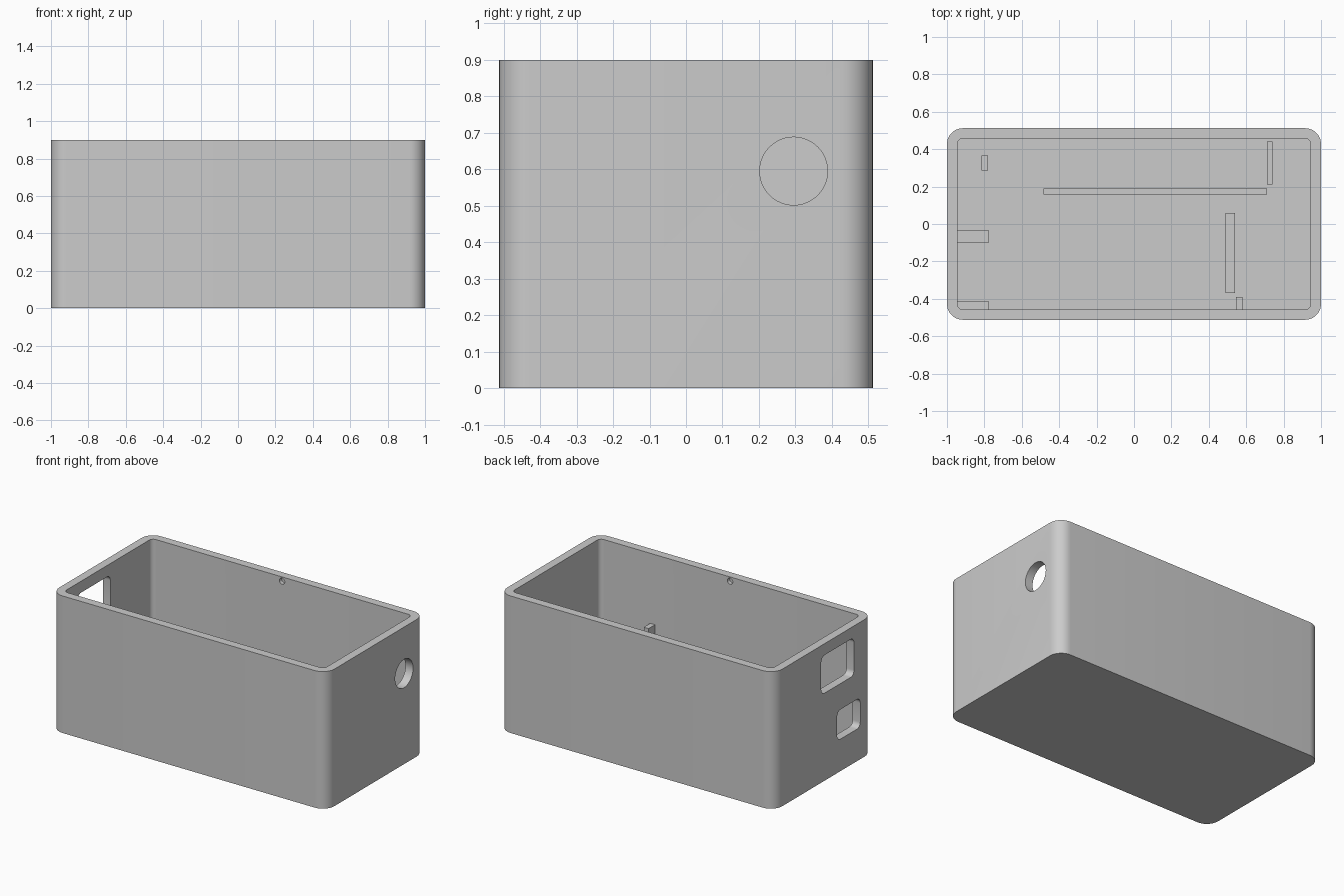
import bpy, bmesh, math
from mathutils import Matrix

if "Cube" in bpy.data.objects:
    bpy.data.objects.remove(bpy.data.objects["Cube"], do_unlink=True)

HX, HY, HEIGHT, WALL, FLOOR = 1.0, 0.512, 0.9, 0.055, 0.055
IX, IY = HX - WALL, HY - WALL

grey = bpy.data.materials.new("plain grey")
grey.use_nodes = True
grey.diffuse_color = (0.6, 0.6, 0.6, 1)
grey.node_tree.nodes["Principled BSDF"].inputs["Base Color"].default_value = (0.6, 0.6, 0.6, 1)


def to_object(name, bm):
    bmesh.ops.recalc_face_normals(bm, faces=bm.faces)
    mesh = bpy.data.meshes.new(name)
    bm.to_mesh(mesh)
    bm.free()
    mesh.materials.append(grey)
    obj = bpy.data.objects.new(name, mesh)
    bpy.context.collection.objects.link(obj)
    return obj


def block(name, low, high, axis=2, radius=0, segments=10):
    """Box between two corners, with its edges along one axis rounded."""
    bm = bmesh.new()
    bmesh.ops.create_cube(bm, size=1)
    for v in bm.verts:
        for i in range(3):
            v.co[i] = (low[i] + high[i]) / 2 + v.co[i] * (high[i] - low[i])
    if radius:
        edges = [e for e in bm.edges
                 if abs(e.verts[0].co[axis] - e.verts[1].co[axis]) > 1e-4]
        bmesh.ops.bevel(bm, geom=edges, offset=radius, segments=segments,
                        profile=0.5, affect='EDGES')
    return to_object(name, bm)


def rod(name, centre, radius, length, axis):
    """Cylinder lying along x or y."""
    bm = bmesh.new()
    turn = Matrix.Rotation(math.pi / 2, 4, 'Y' if axis == 'X' else 'X')
    bmesh.ops.create_cone(bm, cap_ends=True, segments=48, radius1=radius,
                          radius2=radius, depth=length,
                          matrix=Matrix.Translation(centre) @ turn)
    return to_object(name, bm)


def cut(target, cutter):
    mod = target.modifiers.new("cut", 'BOOLEAN')
    mod.operation = 'DIFFERENCE'
    mod.solver = 'EXACT'
    mod.object = cutter
    bpy.context.view_layer.objects.active = target
    bpy.ops.object.modifier_apply(modifier=mod.name)
    bpy.data.objects.remove(cutter, do_unlink=True)


# Open case with rounded upright corners
case = block("case", (-HX, -HY, 0), (HX, HY, HEIGHT), radius=0.085)
cut(case, block("cavity", (-IX, -IY, FLOOR), (IX, IY, HEIGHT + 0.1), radius=0.03))

# Two socket openings in the right-hand wall, one round opening opposite
for y0, y1, z0, z1 in ((-0.315, 0.025, 0.575, 0.825), (-0.38, -0.14, 0.21, 0.405)):
    cut(case, block("socket_opening", (-1.1, y0, z0), (-0.9, y1, z1),
                    axis=0, radius=0.035, segments=6))
cut(case, rod("cable_opening", (HX, 0.295, 0.595), 0.093, 0.2, 'X'))

# Shallow lid catches inside the long walls
for side in (-1, 1):
    cut(case, rod("lid_catch", (0, side * IY, 0.872), 0.02, 0.05, 'Y'))

# Upright ribs on the floor: x range, y range, top
ribs = {
    "long_rib": (-0.485, 0.71, 0.157, 0.19, 0.3),
    "back_rib": (0.71, 0.74, 0.21, 0.44, 0.3),
    "cross_rib": (0.49, 0.54, -0.37, 0.06, 0.3),
    "front_stop": (0.545, 0.58, -HY + 0.03, -0.39, 0.44),
    "small_post": (-0.815, -0.78, 0.285, 0.365, 0.3),
    "socket_rib_inner": (-HX + 0.03, -0.775, -0.1, -0.035, 0.34),
    "socket_rib_outer": (-IX - 0.01, -0.775, -HY + 0.03, -0.415, 0.34),
}
for name, (x0, x1, y0, y1, top) in ribs.items():
    block(name, (x0, y0, FLOOR - 0.02), (x1, y1, top))

# Smooth the rounded corners and holes, keep the edges sharp
bpy.ops.object.select_all(action='DESELECT')
case.select_set(True)
bpy.context.view_layer.objects.active = case
bpy.ops.object.shade_smooth_by_angle(angle=math.radians(30))
